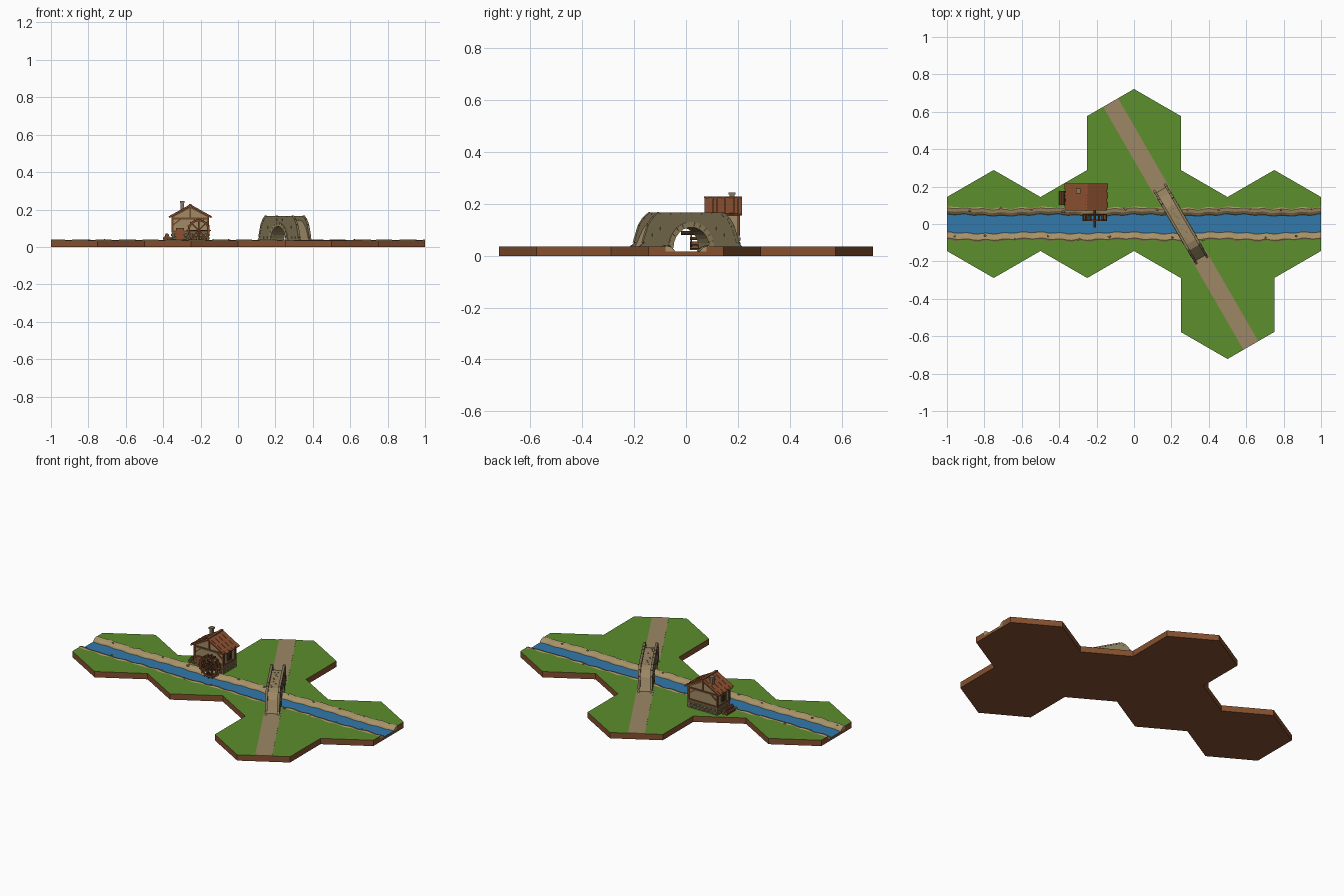
import bpy, bmesh, math, random
from math import sin, cos, pi
from mathutils import Matrix, Vector

random.seed(4)
if "Cube" in bpy.data.objects:
    bpy.data.objects.remove(bpy.data.objects["Cube"])


def material(name, hexa):
    srgb = [int(hexa[i:i + 2], 16) / 255 for i in (0, 2, 4)]
    col = [c / 12.92 if c < .04 else ((c + .055) / 1.055) ** 2.4 for c in srgb] + [1]
    m = bpy.data.materials.new(name)
    m.use_nodes = True
    m.diffuse_color = col
    m.node_tree.nodes["Principled BSDF"].inputs["Base Color"].default_value = col
    return m


GRASS = material("grass green", "5c8e2d")
EARTH = material("earth brown", "85502f")
WATER = material("water blue", "3279ab")
SAND = material("bank sand", "a89268")
PATH = material("path tan", "9c8765")
STONE = material("stone", "857858")
PLASTER = material("wall plaster", "a08c66")
ROOF = material("roof tile", "8c5030")
WOOD = material("timber", "72482a")
DARK = material("dark opening", "33261c")


def finish(name, bm, mat, top=None, limit=.4):
    """Turn a bmesh into an object; upward faces may take a second material."""
    bmesh.ops.recalc_face_normals(bm, faces=bm.faces)
    bm.normal_update()
    me = bpy.data.meshes.new(name)
    me.materials.append(mat)
    if top:
        me.materials.append(top)
        for f in bm.faces:
            f.material_index = int(f.normal.z > limit)
    bm.to_mesh(me)
    bm.free()
    ob = bpy.data.objects.new(name, me)
    bpy.context.collection.objects.link(ob)
    return ob


def box(bm, centre, size, rot=None):
    m = Matrix.Translation(centre) @ (rot or Matrix()) @ Matrix.Diagonal((*size, 1))
    bmesh.ops.create_cube(bm, size=1, matrix=m)


def prism(bm, a, b):
    """Join two matching outlines with sides and caps."""
    va, vb = [bm.verts.new(p) for p in a], [bm.verts.new(p) for p in b]
    bm.faces.new(va)
    bm.faces.new(vb[::-1])
    for i in range(len(va)):
        j = (i + 1) % len(va)
        bm.faces.new((va[i], vb[i], vb[j], va[j]))


def slab(bm, pts, z0, z1):
    prism(bm, [(x, y, z0) for x, y in pts], [(x, y, z1) for x, y in pts])


def upright(bm, pts, y0, y1):
    prism(bm, [(x, y0, z) for x, z in pts], [(x, y1, z) for x, z in pts])


def beam(bm, a, b, w):
    """Square bar between two points."""
    a, b = Vector(a), Vector(b)
    d = b - a
    box(bm, (a + b) / 2, (w, w, d.length), d.to_track_quat('Z', 'Y').to_matrix().to_4x4())


# Hexagonal land tiles, split around the river
G = .035
R = .5 / math.sqrt(3)
for i, x in enumerate((-.75, -.25, .25, .75)):
    for side, label in ((1, "back"), (-1, "front")):
        bm = bmesh.new()
        slab(bm, [(x - .25, .08 * side), (x - .25, R / 2 * side), (x, R * side),
                  (x + .25, R / 2 * side), (x + .25, .08 * side)], 0, G)
        finish(f"{label}_land_{i}", bm, EARTH, GRASS)
for label, x, y in (("north_tile", 0, 1.5 * R), ("south_tile", .5, -1.5 * R)):
    bm = bmesh.new()
    slab(bm, [(x + R * sin(k * pi / 3), y + R * cos(k * pi / 3)) for k in range(6)], 0, G)
    finish(label, bm, EARTH, GRASS)

# River bed and water
bm = bmesh.new()
box(bm, (0, 0, .008), (2, .17, .016))
finish("river", bm, EARTH, WATER)


def wobble(x, side):
    return .004 * sin(4 * pi * x + side) + .003 * sin(20 * pi * x + 2 * side)


# Uneven sloping banks
SECTION = ((.091, .033), (.081, .039), (.064, .034), (.052, .024), (.043, .008), (.085, .004))
for side, label in ((1, "back_bank"), (-1, "front_bank")):
    bm = bmesh.new()
    rings = []
    for k in range(97):
        x = -1 + k / 48
        rings.append([bm.verts.new((x, side * (y + wobble(x, side)), z + .0015 * sin(16 * pi * x) * (z > .03)))
                      for y, z in SECTION])
    for a, b in zip(rings, rings[1:]):
        for i in range(len(SECTION)):
            j = (i + 1) % len(SECTION)
            bm.faces.new((a[i], a[j], b[j], b[i]))
    bm.faces.new(rings[0])
    bm.faces.new(rings[-1])
    finish(label, bm, SAND)

# Small rocks along the banks
bm = bmesh.new()
for tile in range(4):
    for k in range(6):
        side = 1 if k % 2 else -1
        p = (-.96 + tile / 2 + k * .082, side * random.uniform(.06, .085), .036)
        s = random.uniform(.005, .009)
        bmesh.ops.create_icosphere(bm, subdivisions=1, radius=1,
                                   matrix=Matrix.Translation(p) @ Matrix.Diagonal((s * 1.3, s, s * .7, 1)))
finish("bank_rocks", bm, STONE)

# Road and bridge share a frame running along the road
FRAME = Matrix.Translation((.25, 0, 0)) @ Matrix.Rotation(-pi / 3, 4, 'Z')


def place(ob):
    ob.matrix_world = FRAME
    return ob


bm = bmesh.new()
for s in (-1, 1):
    box(bm, (s * .465, 0, G), (.57, .092, .003))
place(finish("road", bm, PATH))

ARCH = [(.08, .006)] + [(.08 * cos(k * pi / 14), .03 + .08 * sin(k * pi / 14)) for k in range(15)] + [(-.08, .006)]


def bridge_part(name, half, y0, y1, mat, top=None):
    pts = [(-x, z) for x, z in half] + [(x, z) for x, z in half[::-1]] + ARCH
    bm = bmesh.new()
    upright(bm, pts, y0, y1)
    return place(finish(name, bm, mat, top, .25))


DECK = [(.21, .006), (.21, .036), (.195, .065), (.175, .105), (.145, .135), (.11, .145)]
WALL = [(.228, .006), (.228, .036), (.208, .05), (.198, .08), (.186, .115), (.166, .143), (.14, .163)]
bridge_part("bridge_deck", DECK, -.031, .031, STONE, PATH)
for side, label in ((1, "left"), (-1, "right")):
    bridge_part(f"{label}_bridge_wall", WALL, side * .028, side * .039, STONE)

# Arch stones, coping and scattered stones on the bridge
arch, coping, facing = bmesh.new(), bmesh.new(), bmesh.new()
for side in (-1, 1):
    for k in range(11):
        a = (k + .5) * pi / 11
        box(arch, (.09 * cos(a), side * .037, .03 + .09 * sin(a)), (.021, .01, .024), Matrix.Rotation(-a, 4, 'Y'))
    for k in range(6):
        box(coping, (-.115 + k * .046, side * .0335, .163), (.044, .014, .007))
    for s in (-1, 1):
        for a, b in zip(WALL[2:], WALL[3:]):
            beam(coping, (s * a[0], side * .0335, a[1]), (s * b[0], side * .0335, b[1]), .013)
    for x, z in ((.13, .05), (.16, .08), (.125, .105), (.17, .05), (.09, .135), (.03, .145)):
        for s in (-1, 1):
            box(facing, (s * x, side * .039, z), (.026, .004, .012))
for k in range(14):
    box(facing, (random.uniform(-.1, .1), random.uniform(-.022, .022), .145), (.01, .007, .003))
place(finish("arch_stones", arch, PLASTER))
place(finish("bridge_coping", coping, STONE))
place(finish("bridge_facing_stones", facing, STONE))

# Mill house: stone base, plaster walls with gables
X, Y0, Y1, HW = -.255, .09, .203, .095
bm = bmesh.new()
box(bm, (X, (Y0 + Y1) / 2, .055), (2 * HW + .008, Y1 - Y0 + .008, .05))
finish("mill_base", bm, STONE)
bm = bmesh.new()
upright(bm, [(X - HW, .06), (X + HW, .06), (X + HW, .164), (X, .216), (X - HW, .164)], Y0, Y1)
finish("mill_walls", bm, PLASTER)

# Rounded stones set in the base
bm = bmesh.new()
for row in range(2):
    for k in range(7):
        x = X - HW + .012 + k * .027 + row * .006
        for y in (Y0 - .004, Y1 + .004):
            box(bm, (x, y, .046 + row * .018), (.022, .007, .014))
    for k in range(4):
        y = Y0 + .016 + k * .027
        for s in (-1, 1):
            box(bm, (X + s * (HW + .004), y, .046 + row * .018), (.007, .022, .014))
bmesh.ops.bevel(bm, geom=bm.edges[:], offset=.0025, segments=1, affect='EDGES')
finish("base_stones", bm, STONE)

# Timber frame
bm = bmesh.new()
for y in (Y0, Y1):
    for s in (-1, 1):
        beam(bm, (X + s * HW, y, .08), (X + s * HW, y, .164), .011)
        beam(bm, (X + s * HW, y, .115), (X + s * .05, y, .15), .007)
        beam(bm, (X + s * (HW + .005), y, .16), (X, y, .213), .009)
    for z in (.082, .152):
        beam(bm, (X - HW, y, z), (X + HW, y, z), .01)
    beam(bm, (X, y, .152), (X, y, .215), .009)
for s in (-1, 1):
    for z in (.082, .158):
        beam(bm, (X + s * HW, Y0, z), (X + s * HW, Y1, z), .01)
finish("timber_frame", bm, WOOD)

# Roof planks with uneven lower ends, and ridge
bm = bmesh.new()
slope = math.atan2(.064, .114)
for s in (-1, 1):
    for k in range(9):
        n = .128 + (.004 if k % 3 else -.003)
        mid = (X + s * n / 2 * cos(slope), .0785 + k * .0162, .223 - n / 2 * sin(slope) + .001 * (k % 2))
        box(bm, mid, (n, .0152, .007), Matrix.Rotation(s * slope, 4, 'Y'))
    box(bm, (X + s * .056, .143, .188), (.125, .14, .005), Matrix.Rotation(s * slope, 4, 'Y'))
box(bm, (X, .143, .226), (.014, .146, .007))
finish("roof", bm, ROOF)

# Chimney
bm = bmesh.new()
box(bm, (X - .043, .177, .208), (.019, .019, .06))
box(bm, (X - .043, .177, .24), (.026, .026, .009))
finish("chimney", bm, STONE)

# Door and windows
bm = bmesh.new()
box(bm, (X - .055, Y0 - .006, .068), (.045, .009, .066))
finish("door", bm, ROOF)
bm, trim = bmesh.new(), bmesh.new()
for s in (-1, 1):
    box(bm, (X + s * HW, .145, .12), (.006, .03, .034))
    for d in (-1, 1):
        box(trim, (X + s * HW, .145 + d * .018, .12), (.01, .006, .044))
        box(trim, (X + s * HW, .145, .12 + d * .02), (.01, .04, .006))
finish("windows", bm, DARK)
finish("window_frames", trim, WOOD)

# Water wheel: two rims, spokes, paddles and axle
C = Vector((-.21, .035, .088))
bm = bmesh.new()
N = 16


def rim_point(k, r, y):
    return C + Vector((r * cos(2 * pi * k / N), y, r * sin(2 * pi * k / N)))


for y in (-.015, .015):
    for k in range(N):
        corners = [rim_point(k, .049, y), rim_point(k + 1, .049, y), rim_point(k + 1, .06, y), rim_point(k, .06, y)]
        prism(bm, [p - Vector((0, .003, 0)) for p in corners], [p + Vector((0, .003, 0)) for p in corners])
    for k in range(0, N, 2):
        beam(bm, C + Vector((0, y, 0)), rim_point(k, .055, y), .006)
for k in range(N):
    box(bm, rim_point(k, .057, 0), (.018, .038, .004), Matrix.Rotation(-2 * pi * k / N, 4, 'Y'))
turn = Matrix.Rotation(pi / 2, 4, 'X')
bmesh.ops.create_cone(bm, cap_ends=True, segments=10, radius1=.008, radius2=.008, depth=.115,
                      matrix=Matrix.Translation((C.x, .038, C.z)) @ turn)
finish("water_wheel", bm, WOOD)

# Log pile beside the mill
bm = bmesh.new()
for x, z in ((-.391, .045), (-.369, .045), (-.38, .062)):
    bmesh.ops.create_cone(bm, cap_ends=True, segments=10, radius1=.011, radius2=.011, depth=.075,
                          matrix=Matrix.Translation((x, .14, z)) @ turn)
finish("log_pile", bm, WOOD)
